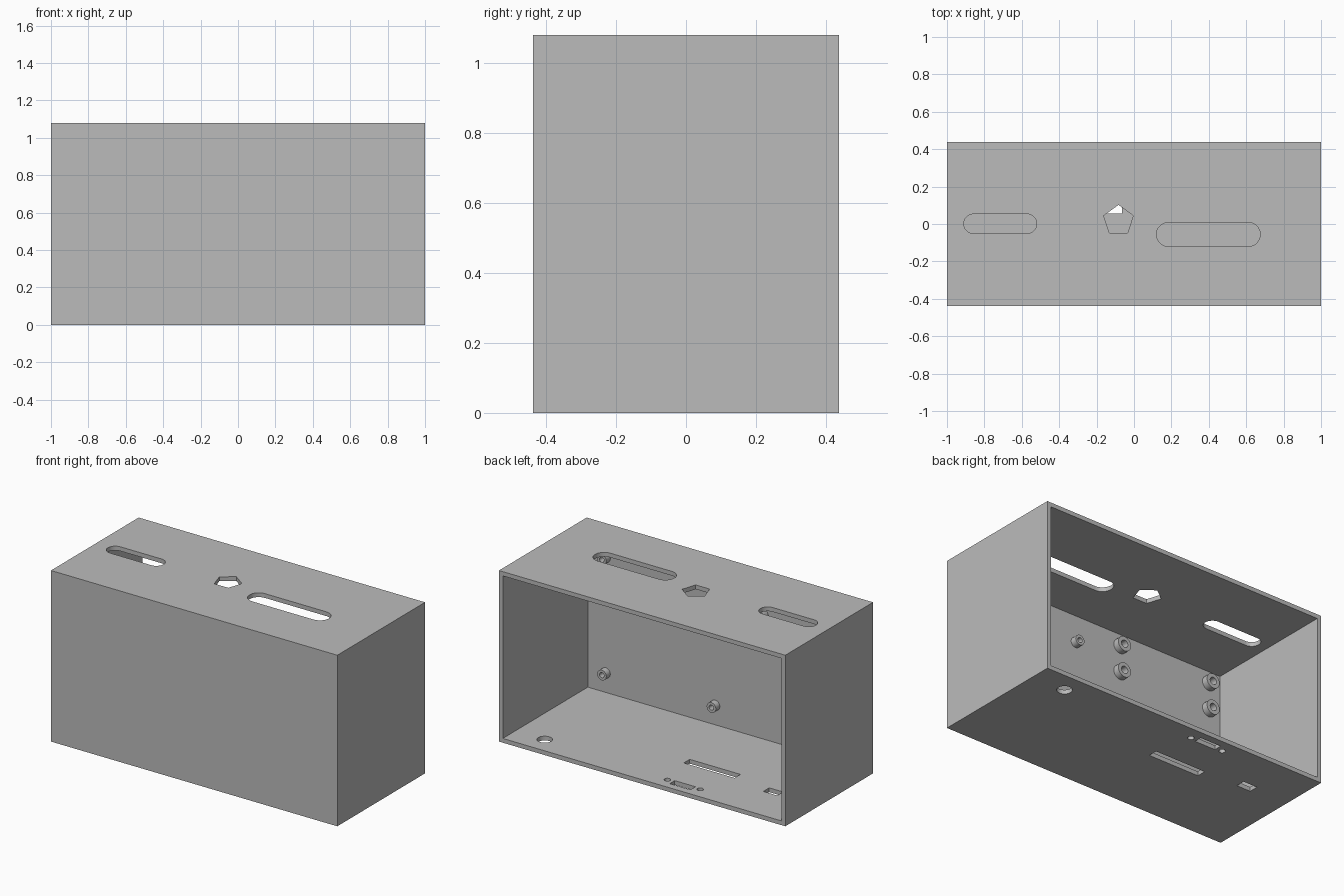
import bpy, bmesh, math
from mathutils import Matrix, Vector

if "Cube" in bpy.data.objects:
    bpy.data.objects.remove(bpy.data.objects["Cube"], do_unlink=True)

WIDTH, DEPTH, HEIGHT, WALL = 2.0, 0.875, 1.08, 0.027
FRONT_INNER = -DEPTH / 2 + WALL

grey = bpy.data.materials.new("plain grey")
grey.use_nodes = True
grey.diffuse_color = (0.5, 0.5, 0.5, 1)
grey.node_tree.nodes["Principled BSDF"].inputs["Base Color"].default_value = (0.5, 0.5, 0.5, 1)


def make_object(name, bm):
    bmesh.ops.recalc_face_normals(bm, faces=bm.faces)
    mesh = bpy.data.meshes.new(name)
    bm.to_mesh(mesh)
    bm.free()
    mesh.materials.append(grey)
    obj = bpy.data.objects.new(name, mesh)
    bpy.context.scene.collection.objects.link(obj)
    return obj


def box(name, x0, x1, y0, y1, z0, z1):
    bm = bmesh.new()
    bmesh.ops.create_cube(bm, size=1)
    for v in bm.verts:
        v.co = Vector(((x0 + x1) / 2 + v.co.x * (x1 - x0),
                       (y0 + y1) / 2 + v.co.y * (y1 - y0),
                       (z0 + z1) / 2 + v.co.z * (z1 - z0)))
    return make_object(name, bm)


def polygon(cx, cy, r, sides, start=0.0):
    angles = [start + math.tau * i / sides for i in range(sides)]
    return [(cx + r * math.cos(a), cy + r * math.sin(a)) for a in angles]


def rectangle(x0, x1, y0, y1):
    return [(x0, y0), (x1, y0), (x1, y1), (x0, y1)]


def slot(x0, x1, y0, y1, steps=16):
    """Outline with round ends, along the longer side."""
    r = min(x1 - x0, y1 - y0) / 2
    cx, cy = (x0 + x1) / 2, (y0 + y1) / 2
    wide = (x1 - x0) > (y1 - y0)
    reach = max(x1 - x0, y1 - y0) / 2 - r
    points = []
    for side in (1, -1):
        for i in range(steps + 1):
            a = math.pi * (i / steps - 0.5) + (0 if side > 0 else math.pi)
            u, v = side * reach + r * math.cos(a), r * math.sin(a)
            points.append((cx + u, cy + v) if wide else (cx - v, cy + u))
    return points


def cutter(outline, level, along_x=False):
    """Short prism through the wall centred at the given level."""
    bm = bmesh.new()
    face = bm.faces.new([bm.verts.new((u, v, level - WALL)) for u, v in outline])
    ext = bmesh.ops.extrude_face_region(bm, geom=[face])
    moved = [g for g in ext["geom"] if isinstance(g, bmesh.types.BMVert)]
    bmesh.ops.translate(bm, verts=moved, vec=(0, 0, 2 * WALL))
    if along_x:
        turn = Matrix(((0, 0, 1), (1, 0, 0), (0, 1, 0)))
        for v in bm.verts:
            v.co = turn @ v.co
    obj = make_object("cutter", bm)
    obj.hide_render = True
    return obj


# Shell, open at the back
case = box("case", -WIDTH / 2, WIDTH / 2, -DEPTH / 2, DEPTH / 2, 0, HEIGHT)
cavity = box("cavity", -WIDTH / 2 + WALL, WIDTH / 2 - WALL, FRONT_INNER, DEPTH,
             WALL, HEIGHT - WALL)
cavity.hide_render = True
cutters = [cavity]

# Openings in the top
top = HEIGHT - WALL / 2
for outline in (slot(-0.91, -0.52, -0.05, 0.053),
                slot(0.12, 0.675, -0.12, 0.008),
                polygon(-0.083, 0.019, 0.083, 5, math.pi / 2)):
    cutters.append(cutter(outline, top))

# Openings in the floor: cable hole, port openings and screw holes
for outline in (polygon(0.769, 0.311, 0.0445, 32),
                rectangle(-0.42, -0.065, 0.056, 0.115),
                rectangle(-0.305, -0.16, 0.341, 0.391),
                rectangle(-0.756, -0.659, 0.111, 0.17),
                polygon(-0.118, 0.354, 0.019, 20),
                polygon(-0.347, 0.354, 0.019, 20)):
    cutters.append(cutter(outline, WALL / 2))

# Upright slot in the left wall
cutters.append(cutter(slot(-0.187, -0.112, 0.73, 1.022), WIDTH / 2 - WALL / 2, True))

for c in cutters:
    mod = case.modifiers.new("cut", "BOOLEAN")
    mod.operation = "DIFFERENCE"
    mod.solver = "EXACT"
    mod.object = c
bpy.context.view_layer.update()
cut_mesh = bpy.data.meshes.new_from_object(
    case.evaluated_get(bpy.context.evaluated_depsgraph_get()))
case.modifiers.clear()
case.data = cut_mesh
for c in cutters:
    bpy.data.objects.remove(c, do_unlink=True)


# Hollow mounting posts on the inside of the front wall
def post(name, x, z, r_out, r_in, length):
    bm = bmesh.new()
    profile = [(r_out, -0.005), (r_out, length), (r_in, length), (r_in, -0.005)]
    verts = [bm.verts.new((x + r, FRONT_INNER + y, z)) for r, y in profile]
    edges = [bm.edges.new(pair) for pair in zip(verts, verts[1:])]
    bmesh.ops.spin(bm, geom=verts + edges, cent=(x, FRONT_INNER, z), axis=(0, 1, 0),
                   angle=math.tau, steps=28, use_merge=True)
    bmesh.ops.remove_doubles(bm, verts=bm.verts, dist=0.0001)
    return make_object(name, bm)


posts = []
for x in (0.083, 0.848):
    for z in (0.151, 0.88):
        posts.append(post("small_post", x, z, 0.032, 0.016, 0.04))
for x in (-0.243, -0.891):
    for z in (0.808, 0.977):
        posts.append(post("large_post", x, z, 0.046, 0.023, 0.04))

# Smooth round walls, keep sharp edges
bpy.ops.object.select_all(action="DESELECT")
for obj in [case] + posts:
    obj.select_set(True)
bpy.context.view_layer.objects.active = case
bpy.ops.object.shade_smooth_by_angle(angle=math.radians(30))
